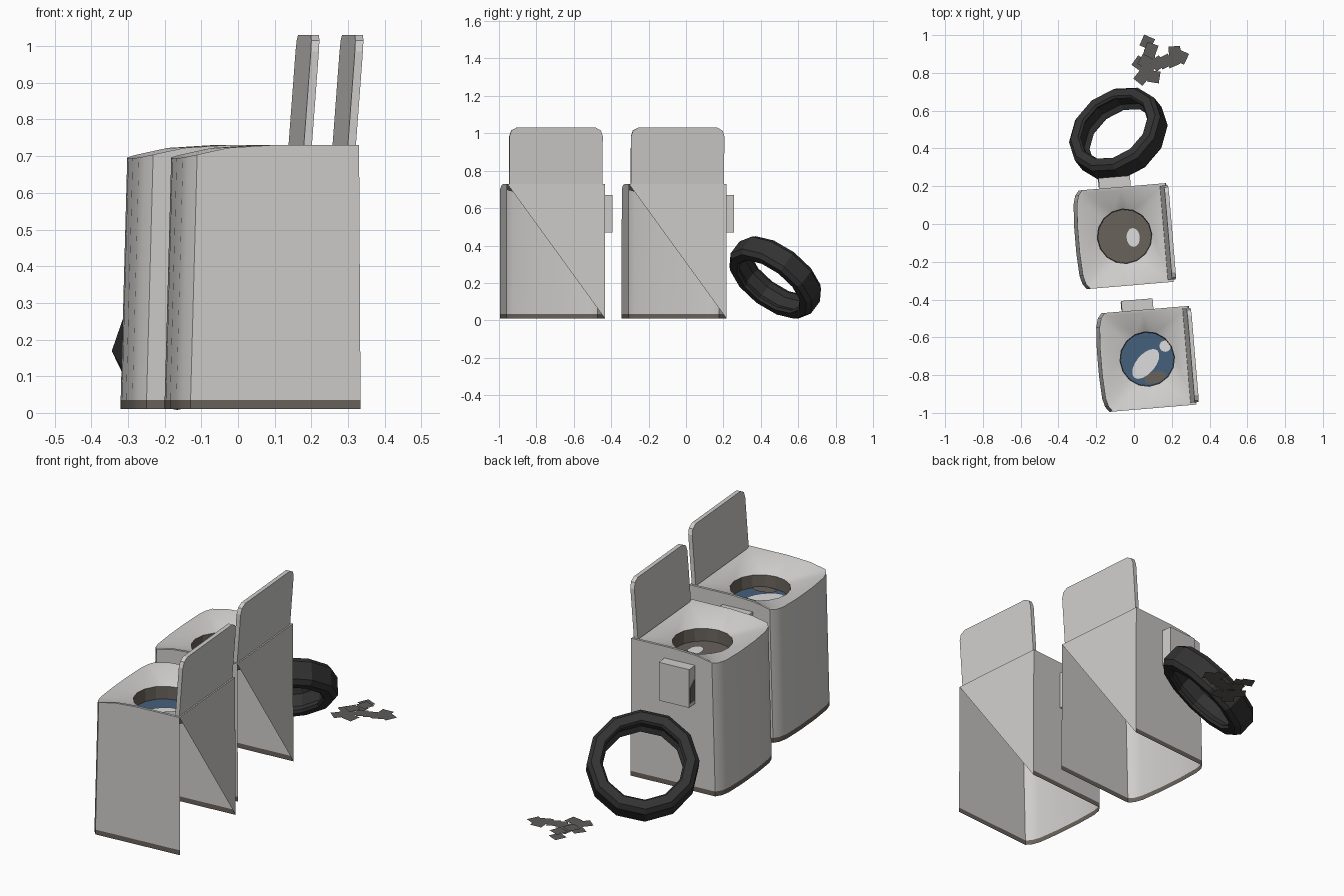
import bpy, bmesh, math, random
from mathutils import Matrix, Vector

if "Cube" in bpy.data.objects:
    bpy.data.objects.remove(bpy.data.objects["Cube"])

random.seed(4)

def material(name, rgb):
    m = bpy.data.materials.new(name)
    m.diffuse_color = (*rgb, 1)
    m.use_nodes = True
    m.node_tree.nodes["Principled BSDF"].inputs["Base Color"].default_value = m.diffuse_color
    return m

WHITE = material("off white enamel", (0.62, 0.61, 0.60))
RUST = material("rusty brown", (0.14, 0.122, 0.105))
RUBBER = material("black rubber", (0.033, 0.033, 0.033))
SCRAP = material("grey scrap", (0.11, 0.105, 0.098))
BLUE = material("blue cloth", (0.06, 0.115, 0.2))
PALE = material("pale cloth", (0.72, 0.72, 0.72))

def finish(name, bm, mats, matrix=Matrix(), smooth=None, recalc=True):
    if recalc:
        bmesh.ops.recalc_face_normals(bm, faces=bm.faces[:])
    me = bpy.data.meshes.new(name)
    bm.to_mesh(me)
    bm.free()
    for m in mats:
        me.materials.append(m)
    ob = bpy.data.objects.new(name, me)
    bpy.context.collection.objects.link(ob)
    ob.matrix_world = matrix
    if smooth:
        bpy.ops.object.select_all(action='DESELECT')
        ob.select_set(True)
        bpy.context.view_layer.objects.active = ob
        bpy.ops.object.shade_smooth_by_angle(angle=math.radians(smooth))
    return ob

def circle(r, n, z):
    return [Vector((r * math.cos(2 * math.pi * i / n), r * math.sin(2 * math.pi * i / n), z)) for i in range(n)]

def prism(name, points, offset, mat, matrix):
    """Extrude a flat polygon along an offset vector."""
    bm = bmesh.new()
    f = bm.faces.new([bm.verts.new(p) for p in points])
    ext = bmesh.ops.extrude_face_region(bm, geom=[f])
    bmesh.ops.translate(bm, vec=offset, verts=[v for v in ext["geom"] if isinstance(v, bmesh.types.BMVert)])
    if f.is_valid and len(bm.faces) == len(points) + 1:
        bm.faces.new(list(f.verts))
    return finish(name, bm, [mat], matrix)

# plan of half the cabinet, from back corner round to the front (front is local -x)
HALF = [(0.243, 0.262), (0.0, 0.262), (-0.12, 0.262), (-0.222, 0.262),
        (-0.243, 0.235), (-0.255, 0.19), (-0.262, 0.07)]
PLAN = HALF + [(x, -y) for x, y in reversed(HALF)]

def top_z(x):
    return 0.73 - 0.03 * (max(0, -x) / 0.24) ** 2

def cabinet(tag, matrix):
    # walls: rusty foot strip, enamel above, slightly tapered; floor left open
    bm = bmesh.new()
    rows = [[bm.verts.new((x, y, z)) for x, y in PLAN] for z in (0.01, 0.035)]
    rows.append([bm.verts.new((x + (0.018 if x < -0.2 else -0.004 if x > 0.2 else 0), y, top_z(x)))
                 for x, y in PLAN])
    for k in range(2):
        for i in range(len(PLAN) - 1):
            f = bm.faces.new((rows[k][i], rows[k][i + 1], rows[k + 1][i + 1], rows[k + 1][i]))
            f.material_index = 1 - k
    # back keeps only its upper triangle
    bm.faces.new((rows[2][0], rows[2][-1], rows[0][0]))
    finish("cabinet_walls_" + tag, bm, [WHITE, RUST], matrix, 30)

    # top panel: narrow rim, then a dished surface down to the drum hole
    bm = bmesh.new()
    outer = [bm.verts.new((x + (0.018 if x < -0.2 else -0.004 if x > 0.2 else 0), y, top_z(x))) for x, y in PLAN]
    inner = [bm.verts.new((v.co.x * 0.93, v.co.y * 0.94, v.co.z - 0.001)) for v in outer]
    n = len(outer)
    for i in range(n):
        j = (i + 1) % n
        bm.faces.new((outer[i], outer[j], inner[j], inner[i]))
    hole = [bm.verts.new(p) for p in circle(0.145, 16, 0.665)]
    edges = [bm.edges.new((hole[i], hole[(i + 1) % 16])) for i in range(16)]
    edges += [bm.edges.get((inner[i], inner[(i + 1) % n])) for i in range(n)]
    bmesh.ops.bridge_loops(bm, edges=edges)
    finish("top_panel_" + tag, bm, [WHITE], matrix, 35)

    # drum wall
    bm = bmesh.new()
    a = [bm.verts.new(p) for p in circle(0.145, 16, 0.665)]
    b = [bm.verts.new(p) for p in circle(0.142, 16, 0.59)]
    for i in range(16):
        j = (i + 1) % 16
        bm.faces.new((a[i], a[j], b[j], b[i]))
    bmesh.ops.reverse_faces(bm, faces=bm.faces[:])
    finish("drum_wall_" + tag, bm, [RUST], matrix, recalc=False)

    # open lid, leaning back a little
    prof = [(-0.25, 0.725), (0.25, 0.725), (0.25, 0.985), (0.24, 1.015), (0.212, 1.03),
            (-0.212, 1.03), (-0.24, 1.015), (-0.25, 0.985)]
    prism("lid_" + tag, [(0.209 + (z - 0.725) * 0.075, y, z) for y, z in prof], (0.022, 0, 0), WHITE, matrix)

    # side box with a dark opening
    prism("side_box_" + tag, [(-0.112, 0.26, 0.47), (0.055, 0.26, 0.47), (0.055, 0.26, 0.67), (-0.112, 0.26, 0.67)],
          (0, 0.058, 0), WHITE, matrix)
    prism("side_box_opening_" + tag, [(-0.112, 0.268, 0.49), (-0.112, 0.31, 0.49), (-0.112, 0.31, 0.57),
                                      (-0.112, 0.268, 0.6)], (-0.003, 0, 0), RUST, matrix)

def patch(name, mat, matrix, x, y, rx, ry, turn, z):
    bm = bmesh.new()
    rot = Matrix.Rotation(math.radians(turn), 3, 'Z')
    bm.faces.new([bm.verts.new(rot @ Vector((p.x * rx, p.y * ry, 0)) + Vector((x, y, z))) for p in circle(1, 16, 0)])
    finish(name, bm, [mat], matrix, recalc=False)

TURN = Matrix.Rotation(math.radians(4.8), 4, 'Z')
far = Matrix.Translation((-0.05, -0.065, 0)) @ TURN
near = Matrix.Translation((0.07, -0.715, 0)) @ TURN
cabinet("far", far)
cabinet("near", near)

# laundry in the drums
patch("drum_floor_far", RUST, far, 0, 0, 0.142, 0.142, 0, 0.6)
patch("pale_cloth_far", PALE, far, 0.045, -0.01, 0.035, 0.05, 0, 0.604)
patch("blue_cloth_near", BLUE, near, 0, 0, 0.142, 0.142, 0, 0.6)
patch("pale_cloth_near", PALE, near, -0.01, -0.025, 0.095, 0.05, 45, 0.604)
patch("pale_scrap_near", PALE, near, 0.1, 0.06, 0.03, 0.03, 0, 0.604)
patch("dark_cloth_near", RUST, near, 0.035, -0.1, 0.06, 0.03, 10, 0.607)

# leaning tyre: twelve-sided revolved profile (radius, height)
PROFILE = [(0.195, -0.055), (0.205, -0.068), (0.248, -0.068), (0.268, -0.045), (0.268, 0.045),
           (0.248, 0.068), (0.205, 0.068), (0.195, 0.055), (0.215, 0.03), (0.215, -0.03)]
bm = bmesh.new()
rings = [[bm.verts.new(p) for p in circle(r, 12, z)] for r, z in PROFILE]
for k, ring in enumerate(rings):
    nxt = rings[(k + 1) % len(rings)]
    for i in range(12):
        j = (i + 1) % 12
        bm.faces.new((ring[i], ring[j], nxt[j], nxt[i]))
tilt = Vector((-0.43, 0.54, 0.72)).to_track_quat('Z', 'Y').to_matrix().to_4x4()
finish("tyre", bm, [RUBBER], Matrix.Translation((-0.083, 0.477, 0.229)) @ tilt)

# flat scraps on the ground
SPOTS = [(0.07, 0.962), (0.03, 0.85), (0.08, 0.89), (0.07, 0.82), (0.04, 0.775), (0.105, 0.78), (0.125, 0.85),
         (0.165, 0.86), (0.205, 0.865), (0.25, 0.885), (0.215, 0.91), (0.09, 0.925), (0.06, 0.86)]
bm = bmesh.new()
for i, (x, y) in enumerate(SPOTS):
    a = random.uniform(0, 1.57)
    bm.faces.new([bm.verts.new((x + 0.044 * math.cos(a + k * math.pi / 2),
                                y + 0.044 * math.sin(a + k * math.pi / 2), 0.003 + 0.0008 * i)) for k in range(4)])
finish("ground_scraps", bm, [SCRAP], recalc=False)
